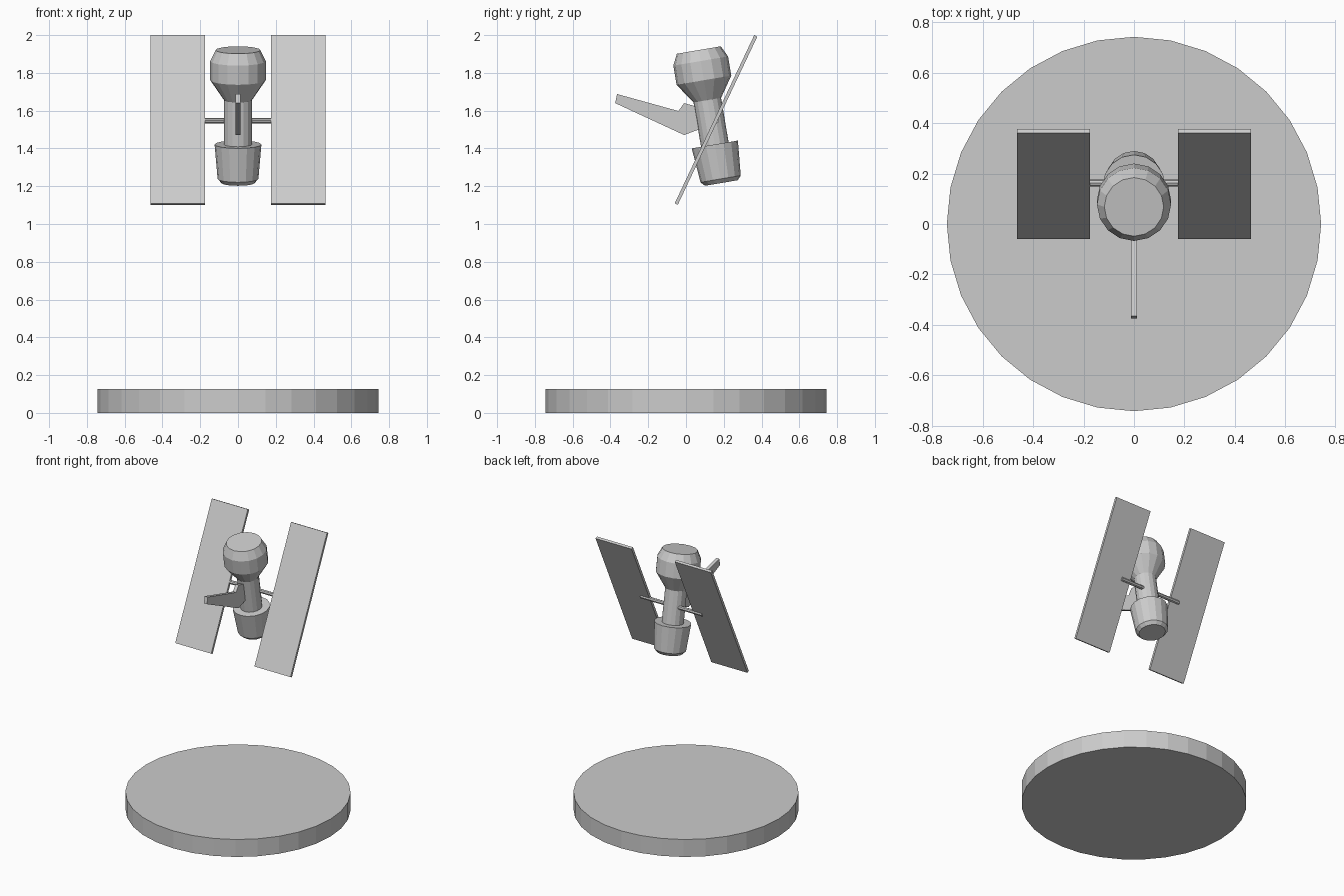
import bpy, bmesh, math
from mathutils import Matrix, Vector

cube = bpy.data.objects.get("Cube")
if cube:
    bpy.data.objects.remove(cube, do_unlink=True)

grey = bpy.data.materials.new("plain grey")
grey.use_nodes = True
COLOUR = (0.6, 0.6, 0.6, 1)
grey.diffuse_color = COLOUR
grey.node_tree.nodes["Principled BSDF"].inputs["Base Color"].default_value = COLOUR


def finish(name, bm, matrix=Matrix()):
    """Turn a bmesh into a named grey object."""
    bmesh.ops.recalc_face_normals(bm, faces=bm.faces)
    bm.transform(matrix)
    mesh = bpy.data.meshes.new(name)
    bm.to_mesh(mesh)
    bm.free()
    mesh.materials.append(grey)
    obj = bpy.data.objects.new(name, mesh)
    bpy.context.collection.objects.link(obj)
    return obj


def turned(name, profile, sides, matrix=Matrix()):
    """Solid of revolution about z from (radius, height) pairs, capped at both ends."""
    bm = bmesh.new()
    rings = []
    for r, z in profile:
        angles = [math.tau * i / sides for i in range(sides)]
        rings.append([bm.verts.new((r * math.cos(a), r * math.sin(a), z)) for a in angles])
    for low, high in zip(rings, rings[1:]):
        for i in range(sides):
            j = (i + 1) % sides
            bm.faces.new((low[i], low[j], high[j], high[i]))
    bm.faces.new(rings[0])
    bm.faces.new(rings[-1])
    return finish(name, bm, matrix)


def box(name, size, matrix):
    bm = bmesh.new()
    bmesh.ops.create_cube(bm, size=1, matrix=Matrix.Diagonal((*size, 1)))
    return finish(name, bm, matrix)


# Round stand
turned("stand", [(0.743, 0), (0.743, 0.127)], 32)

# Telescope body, leaning forward; heights run up from its lower end
lean = Matrix.Translation((0, 0.187, 1.217)) @ Matrix.Rotation(math.radians(9.6), 4, "X")
body = [
    (0.088, 0), (0.108, 0.022),                  # lower can chamfer
    (0.124, 0.207), (0.074, 0.207),              # lower can shoulder
    (0.074, 0.445),                              # slim middle
    (0.147, 0.552), (0.147, 0.655), (0.118, 0.714),  # flared head
]
turned("body", body, 16, lean)

# Cross rod carrying the panels
rod_turn = Matrix.Translation((0, 0.162, 1.547)) @ Matrix.Rotation(math.pi / 2, 4, "Y")
turned("cross_rod", [(0.014, -0.247), (0.014, 0.247)], 8, rod_turn)

# Solar panels, one on each side
for side, x in (("left", 0.319), ("right", -0.319)):
    tilt = Matrix.Translation((x, 0.159, 1.551)) @ Matrix.Rotation(math.radians(-25.3), 4, "X")
    box(side + "_panel", (0.29, 0.018, 0.985), tilt)

# Forward arm: a side outline given thickness across x
outline = [(-0.365, 1.688), (-0.375, 1.64), (-0.01, 1.471), (0.08, 1.505),
           (0.08, 1.615), (-0.01, 1.64), (-0.04, 1.598)]
bm = bmesh.new()
face = bm.faces.new([bm.verts.new((-0.0125, y, z)) for y, z in outline])
grown = bmesh.ops.extrude_face_region(bm, geom=[face])["geom"]
moved = [v for v in grown if isinstance(v, bmesh.types.BMVert)]
bmesh.ops.translate(bm, verts=moved, vec=Vector((0.025, 0, 0)))
finish("forward_arm", bm)
